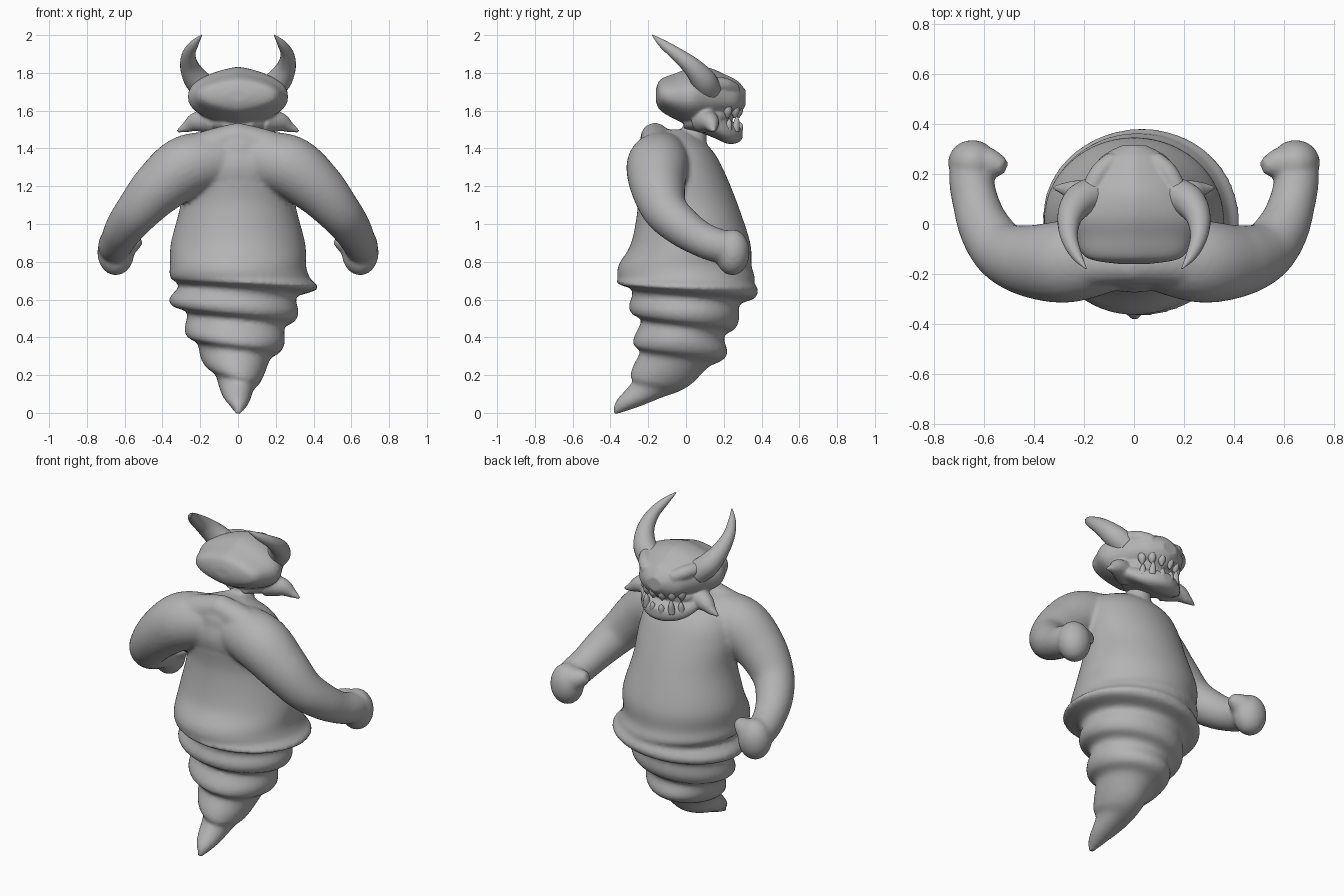
import bpy, bmesh, math
from mathutils import Vector

TAU = 2 * math.pi
grey = bpy.data.materials.new("stone grey")
grey.diffuse_color = (0.45, 0.45, 0.45, 1)


def spline(pts, n=8):
    """Catmull-Rom interpolation of tuples of any length."""
    out = []
    for i in range(len(pts) - 1):
        a, b, c, d = pts[max(i - 1, 0)], pts[i], pts[i + 1], pts[min(i + 2, len(pts) - 1)]
        for k in range(n):
            t = k / n
            out.append([0.5 * (2 * q + (r - p) * t + (2 * p - 5 * q + 4 * r - s) * t * t
                               + (3 * q - p - 3 * r + s) * t ** 3) for p, q, r, s in zip(a, b, c, d)])
    return out + [list(pts[-1])]


def loft(bm, rings):
    rows = [[bm.verts.new(p) for p in ring] for ring in rings]
    n = len(rows[0])
    for a, b in zip(rows, rows[1:]):
        for i in range(n):
            j = (i + 1) % n
            bm.faces.new((a[i], a[j], b[j], b[i]))
    bm.faces.new(rows[0][::-1])
    bm.faces.new(rows[-1])


def tube(bm, pts, side=1, n=20):
    """Tapered tube through (x, y, z, radius) points, side=-1 mirrors it."""
    path = spline([(side * p[0], *p[1:]) for p in pts])
    rings, u = [], None
    for i, p in enumerate(path):
        t = Vector(path[min(i + 1, len(path) - 1)][:3]) - Vector(path[max(i - 1, 0)][:3])
        t.normalize()
        u = u or t.orthogonal()
        u = (u - t * u.dot(t)).normalized()
        v = t.cross(u)
        r = max(p[3], 0.002)
        rings.append([Vector(p[:3]) + r * (u * math.cos(TAU * k / n) + v * math.sin(TAU * k / n))
                      for k in range(n)])
    loft(bm, rings)


def ball(bm, c, r):
    vs = bmesh.ops.create_uvsphere(bm, u_segments=24, v_segments=16, radius=1)["verts"]
    for v in vs:
        v.co = Vector([c[i] + r[i] * v.co[i] for i in range(3)])


def sections(bm, rows, ex, ez, n=48):
    """Loft along y from (y, half width, bottom, top) superellipse sections."""
    rings = []
    for y, w, lo, hi in spline(rows, 5):
        ring = []
        for k in range(n):
            c, s = math.cos(TAU * k / n), math.sin(TAU * k / n)
            ring.append((w * math.copysign(abs(c) ** ex, c), y,
                         (lo + hi) / 2 + (hi - lo) / 2 * math.copysign(abs(s) ** ez, s)))
        rings.append(ring)
    loft(bm, rings)


def finish(bm, name, voxel=None, smooth=3):
    bmesh.ops.recalc_face_normals(bm, faces=bm.faces)
    for f in bm.faces:
        f.smooth = True
    me = bpy.data.meshes.new(name)
    bm.to_mesh(me)
    bm.free()
    me.materials.append(grey)
    ob = bpy.data.objects.new(name, me)
    bpy.context.collection.objects.link(ob)
    if voxel:
        m = ob.modifiers.new("blend", "REMESH")
        m.mode, m.voxel_size, m.use_smooth_shade = "VOXEL", voxel, True
        s = ob.modifiers.new("soften", "SMOOTH")
        s.iterations, s.factor = smooth, 0.5
    return ob


def step(t):
    t = min(max(t, 0), 1)
    return t * t * (3 - 2 * t)


# body: torso above, spiral coils below (z, centre y, radius x, radius y)
bm = bmesh.new()
profile = [(-0.01, -0.385, 0.008, 0.008), (0.05, -0.285, 0.055, 0.085), (0.12, -0.18, 0.09, 0.145),
           (0.2, -0.1, 0.13, 0.18), (0.3, -0.035, 0.195, 0.23), (0.4, -0.02, 0.25, 0.24),
           (0.5, 0.005, 0.285, 0.265), (0.6, 0.02, 0.335, 0.31), (0.7, 0.005, 0.368, 0.36),
           (0.78, -0.005, 0.36, 0.352), (0.9, 0.025, 0.355, 0.315), (1.1, 0.01, 0.305, 0.265),
           (1.25, -0.025, 0.3, 0.24), (1.36, -0.05, 0.28, 0.21), (1.43, -0.075, 0.23, 0.175),
           (1.5, -0.1, 0.09, 0.11)]
PITCH, N = 0.165, 96
rings = []
for z, cy, rx, ry in spline(profile, 10):
    q = (0.70 - z) / PITCH
    amp = (0.16 + 0.06 * step(1.6 - q)) * step((q + 0.12) / 0.36)
    cx = 0.025 * math.exp(-((z - 0.67) / 0.05) ** 2)
    ring = []
    for k in range(N):
        f = (q - k / N + 0.75) % 1
        bulge = step(f / 0.7) if f < 0.78 else 1 - step((f - 0.78) / 0.22)
        g = 1 + amp * (bulge - 0.5)
        a = TAU * k / N
        ring.append((cx + rx * g * math.sin(a), cy - ry * g * math.cos(a), z))
    rings.append(ring)
loft(bm, rings)

# upper back fills the space between the shoulders
ball(bm, (0, -0.09, 1.3), (0.3, 0.185, 0.2))

# arms, shoulders and fists, both sides
for s in (1, -1):
    tube(bm, [(0.1, -0.12, 1.34, 0.15), (0.27, -0.15, 1.305, 0.165), (0.415, -0.148, 1.195, 0.145),
              (0.525, -0.11, 1.075, 0.12), (0.595, -0.02, 0.985, 0.105),
              (0.632, 0.08, 0.92, 0.093), (0.65, 0.17, 0.885, 0.09), (0.65, 0.25, 0.87, 0.085)], s, 28)
    tube(bm, [(-0.02, -0.165, 1.465, 0.075), (0.13, -0.16, 1.415, 0.09), (0.3, -0.165, 1.32, 0.13)], s)
    ball(bm, (s * 0.647, 0.245, 0.85), (0.098, 0.092, 0.122))
    tube(bm, [(0.62, 0.25, 0.88, 0.065), (0.57, 0.24, 0.9, 0.06), (0.515, 0.23, 0.92, 0.03)], s)

# neck
tube(bm, [(0, 0.01, 1.38, 0.12), (0, 0.04, 1.46, 0.072), (0, 0.05, 1.52, 0.065), (0, 0.05, 1.6, 0.075)])
finish(bm, "body_and_arms", 0.013, 4)

# head: angular skull, lower jaw, pointed jaw corners, brows
bm = bmesh.new()
sections(bm, [(-0.16, 0.06, 1.65, 1.71), (-0.135, 0.19, 1.6, 1.765), (-0.05, 0.24, 1.55, 1.8),
              (0.03, 0.265, 1.52, 1.828), (0.12, 0.225, 1.53, 1.828), (0.2, 0.18, 1.55, 1.795),
              (0.27, 0.13, 1.57, 1.76), (0.315, 0.05, 1.625, 1.71)], 1.5, 0.85)
sections(bm, [(-0.01, 0.08, 1.5, 1.58), (0.07, 0.18, 1.485, 1.6), (0.15, 0.195, 1.455, 1.585),
              (0.22, 0.155, 1.425, 1.55), (0.275, 0.09, 1.43, 1.525), (0.3, 0.03, 1.455, 1.51)], 0.85, 0.85)
ball(bm, (0, 0.125, 1.57), (0.18, 0.125, 0.07))
for s in (1, -1):
    tube(bm, [(0.13, 0.09, 1.55, 0.07), (0.22, 0.125, 1.54, 0.052), (0.275, 0.14, 1.512, 0.028),
              (0.325, 0.145, 1.49, 0.006)], s)
    tube(bm, [(0.19, 0.1, 1.75, 0.035), (0.14, 0.2, 1.735, 0.04), (0.08, 0.26, 1.71, 0.035)], s)
finish(bm, "head", 0.009, 2)

# horns
bm = bmesh.new()
for s in (1, -1):
    tube(bm, [(0.16, 0.12, 1.71, 0.07), (0.22, 0.09, 1.765, 0.066), (0.257, 0.03, 1.835, 0.05),
              (0.26, -0.05, 1.9, 0.035), (0.23, -0.125, 1.955, 0.022), (0.192, -0.178, 2.0, 0.003)], s)
finish(bm, "horns")

# short teeth along both jaws, with a larger lower fang each side
bm = bmesh.new()
for s in (1, -1):
    for x, y, h in ((0.03, 0.278, 0.05), (0.085, 0.26, 0.085), (0.125, 0.22, 0.07)):
        tube(bm, [(x, y, 1.49, 0.022), (x, y + 0.008, 1.49 + h * 0.6, 0.016), (x, y + 0.008, 1.49 + h, 0.002)], s, 10)
        tube(bm, [(x, y, 1.62, 0.024), (x, y, 1.59, 0.022), (x, y, 1.56, 0.004)], s, 10)
finish(bm, "teeth")
